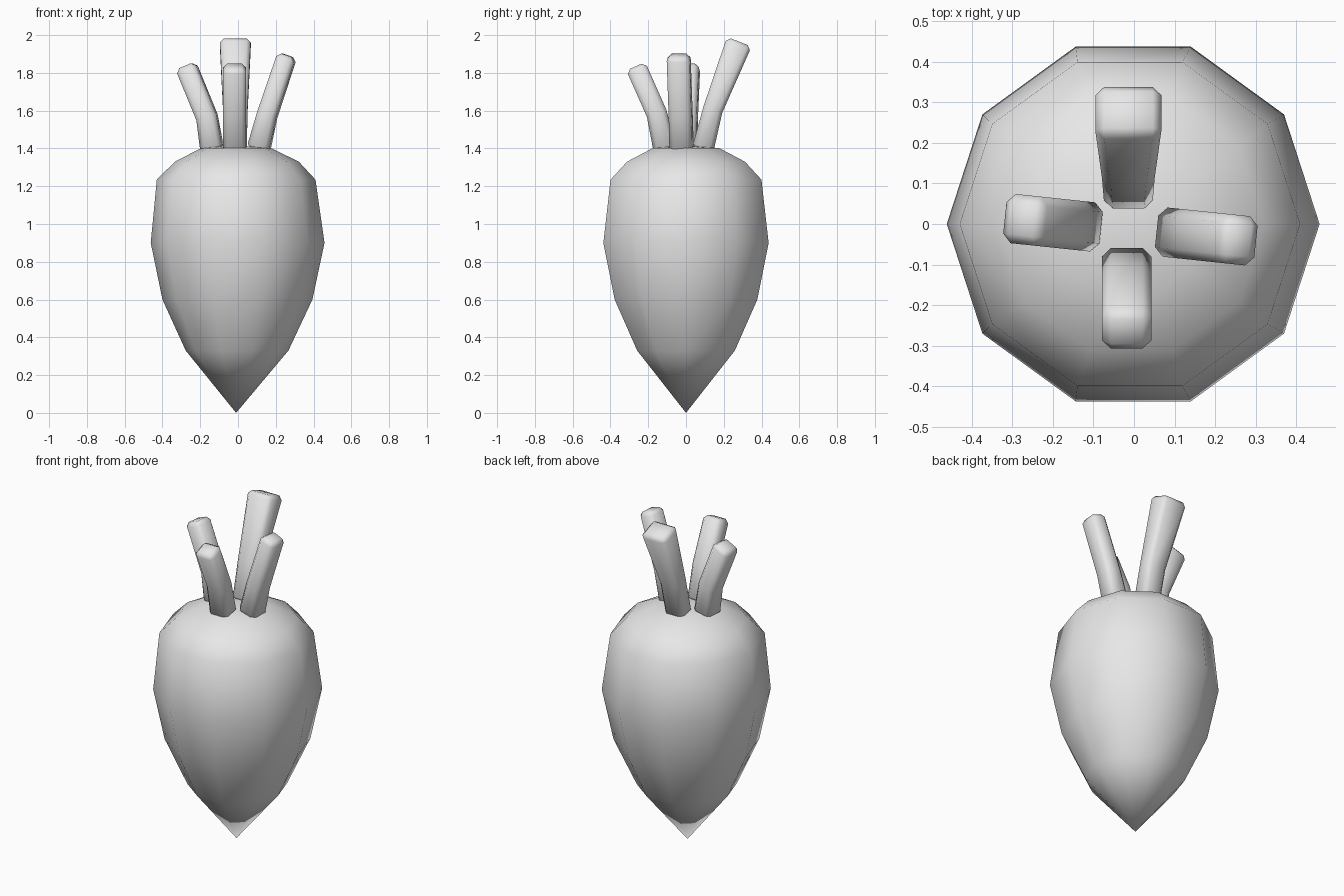
import bpy, bmesh, math
from mathutils import Vector, Matrix

cube = bpy.data.objects.get("Cube")
if cube:
    bpy.data.objects.remove(cube, do_unlink=True)

grey = bpy.data.materials.new("plain_grey")
grey.use_nodes = True
grey.diffuse_color = (0.8, 0.8, 0.8, 1)
grey.node_tree.nodes["Principled BSDF"].inputs["Base Color"].default_value = (0.8, 0.8, 0.8, 1)


def finish(name, bm):
    bmesh.ops.recalc_face_normals(bm, faces=bm.faces)
    mesh = bpy.data.meshes.new(name)
    bm.to_mesh(mesh)
    bm.free()
    mesh.materials.append(grey)
    mesh.shade_smooth()
    obj = bpy.data.objects.new(name, mesh)
    bpy.context.collection.objects.link(obj)
    return obj


def bridge(bm, a, b):
    for i in range(len(a)):
        j = (i + 1) % len(a)
        bm.faces.new((a[i], a[j], b[j], b[i]))


# Root body: ten-sided rings (radius, height, x offset) over a pointed tip
SIDES = 10
RINGS = [(0.272, 0.33, -0.005), (0.397, 0.60, -0.003), (0.46, 0.90, -0.002),
         (0.42, 1.235, -0.01), (0.328, 1.33, -0.006), (0.185, 1.402, -0.01)]
bm = bmesh.new()
loops = []
for r, z, dx in RINGS:
    loops.append([bm.verts.new((dx + r * math.cos(math.tau * i / SIDES),
                                r * math.sin(math.tau * i / SIDES), z)) for i in range(SIDES)])
for low, high in zip(loops, loops[1:]):
    bridge(bm, low, high)
tip = bm.verts.new((-0.01, 0, 0))
crown = bm.verts.new((-0.01, 0, 1.415))
for i in range(SIDES):
    j = (i + 1) % SIDES
    bm.faces.new((tip, loops[0][j], loops[0][i]))
    bm.faces.new((crown, loops[-1][i], loops[-1][j]))
finish("root_body", bm)


# Cut stalks: bent square bars leaning outward, with bevelled edges
def stalk(name, angle, centre, path, widths, depths):
    turn = Matrix.Rotation(math.radians(angle), 3, 'Z')
    pts = [Vector((d, 0, z)) for d, z in path]
    bm = bmesh.new()
    rings = []
    for k, p in enumerate(pts):
        along = (pts[min(k + 1, 2)] - pts[max(k - 1, 0)]).normalized()
        across = Vector((along.z, 0, -along.x)) * depths[k] / 2
        side = Vector((0, widths[k] / 2, 0))
        rings.append([bm.verts.new(turn @ (p + across * a + side * b) + Vector((*centre, 0)))
                      for a, b in ((1, 1), (-1, 1), (-1, -1), (1, -1))])
    bridge(bm, rings[0], rings[1])
    bridge(bm, rings[1], rings[2])
    bm.faces.new(rings[0])
    bm.faces.new(rings[2])
    obj = finish(name, bm)
    bevel = obj.modifiers.new("soft_edges", 'BEVEL')
    bevel.width = 0.022
    bevel.segments = 1
    bevel.limit_method = 'ANGLE'
    bevel.angle_limit = math.radians(40)


EVEN = (0.122, 0.122, 0.122)
stalk("stalk_front", -90, (-0.018, 0), [(0.112, 1.39), (0.155, 1.585), (0.266, 1.835)],
      EVEN, (0.12, 0.11, 0.11))
stalk("stalk_back", 90, (-0.014, 0), [(0.088, 1.39), (0.142, 1.605), (0.282, 1.965)],
      (0.12, 0.13, 0.165), (0.115, 0.105, 0.14))
stalk("stalk_right", 174, (0, -0.018), [(0.137, 1.39), (0.165, 1.565), (0.278, 1.838)],
      EVEN, (0.12, 0.11, 0.11))
stalk("stalk_left", -6, (0, -0.012), [(0.108, 1.39), (0.155, 1.575), (0.262, 1.893)],
      EVEN, (0.12, 0.105, 0.1))
